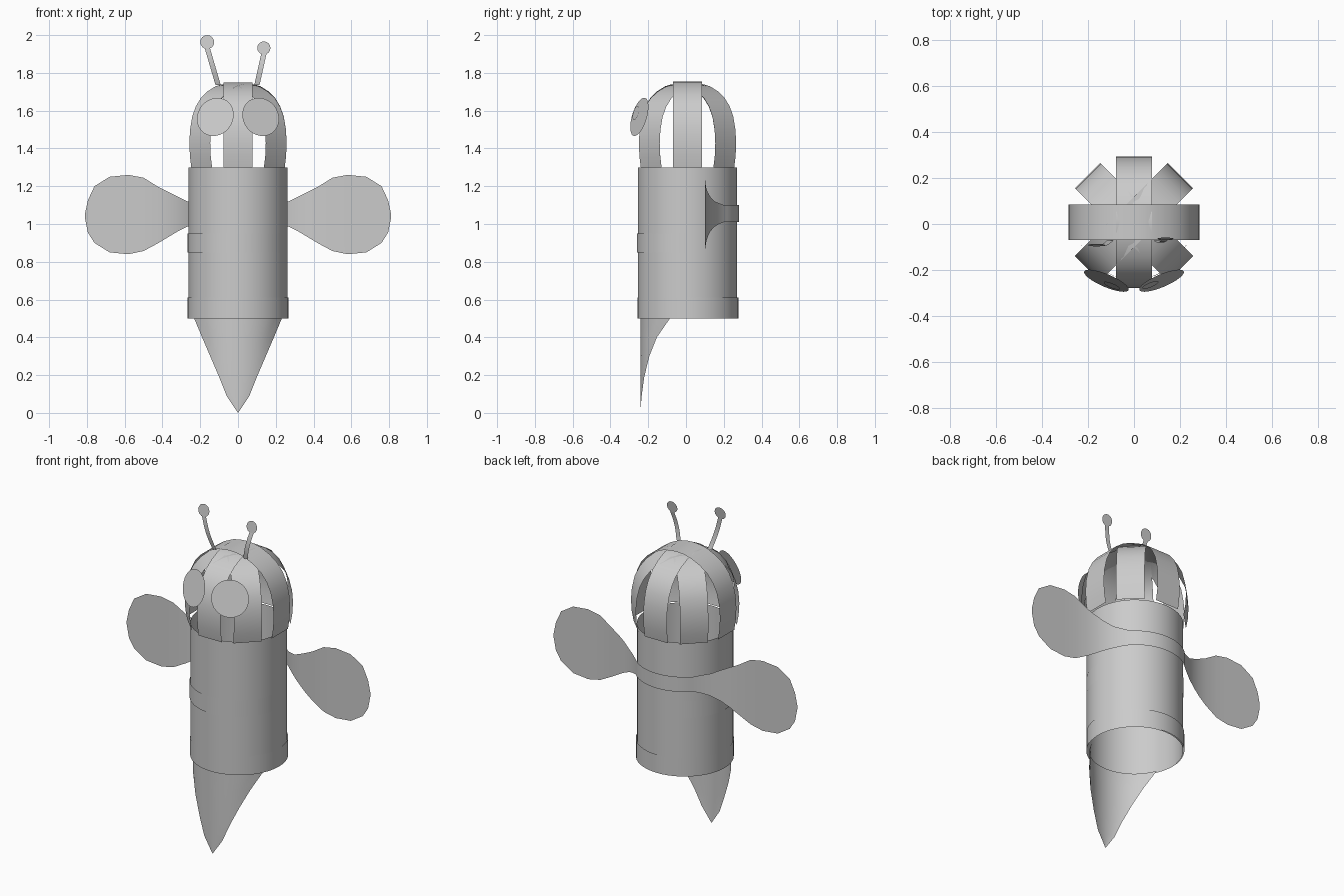
import bpy
from math import sin, cos, pi, radians, sqrt
from mathutils import Vector

cube = bpy.data.objects.get("Cube")
if cube:
    bpy.data.objects.remove(cube)

paper = bpy.data.materials.new("light_grey_paper")
paper.use_nodes = True
GREY = (0.6, 0.6, 0.6, 1)
paper.diffuse_color = GREY
paper.node_tree.nodes["Principled BSDF"].inputs["Base Color"].default_value = GREY

CY = 0.008  # centre of the tube in y


def add(name, verts, faces, smooth=True):
    mesh = bpy.data.meshes.new(name)
    mesh.from_pydata(verts, [], faces)
    mesh.materials.append(paper)
    obj = bpy.data.objects.new(name, mesh)
    bpy.context.collection.objects.link(obj)
    for poly in mesh.polygons:
        poly.use_smooth = smooth
    return obj


def ribbon(name, pairs, closed=False):
    """Sheet of paper ruled between pairs of edge points."""
    n = len(pairs)
    verts = [p for pair in pairs for p in pair]
    faces = []
    for i in range(n if closed else n - 1):
        j = (i + 1) % n
        faces.append((2 * i, 2 * j, 2 * j + 1, 2 * i + 1))
    return add(name, verts, faces)


def ring(name, r, z0, z1, cx=0, cy=CY, n=48):
    pts = [(cx + r * cos(2 * pi * i / n), cy + r * sin(2 * pi * i / n)) for i in range(n)]
    return ribbon(name, [((x, y, z0), (x, y, z1)) for x, y in pts], True)


def disc(name, centre, normal, r, n=32):
    normal = Vector(normal).normalized()
    side = normal.cross(Vector((0, 0, 1))).normalized()
    up = side.cross(normal)
    verts = [Vector(centre) + r * (cos(2 * pi * i / n) * side + sin(2 * pi * i / n) * up)
             for i in range(n)]
    return add(name, verts, [tuple(reversed(range(n)))], False)


# Open paper tube with its wrapped stripes
ring("body_tube", 0.263, 0.5, 1.3)
ring("lower_stripe", 0.267, 0.5, 0.61, cy=CY + 0.003)
ring("middle_stripe", 0.265, 0.85, 0.95, cx=-0.002, cy=CY - 0.003)

# Head made of crossing arched strips
arch = [(0.272, 1.3), (0.282, 1.36), (0.286, 1.43), (0.281, 1.5), (0.265, 1.57),
        (0.238, 1.625), (0.2, 1.67), (0.15, 1.705), (0.09, 1.732), (0.045, 1.742), (0, 1.745)]
profile = arch + [(-r, z) for r, z in reversed(arch[:-1])]
for name, angle, lift in (("side_strip", 0, 0.01), ("front_back_strip", 90, 0.003),
                          ("left_diagonal_strip", 45, -0.003), ("right_diagonal_strip", 135, -0.007)):
    d = Vector((cos(radians(angle)), sin(radians(angle)), 0))
    w = Vector((-d.y, d.x, 0)) * 0.078
    pairs = []
    for r, z in profile:
        p = d * r + Vector((0, CY, z + lift * (z - 1.3) / 0.445))
        pairs.append((p - w, p + w))
    ribbon(name + "_of_head", pairs)

# Wings in one sheet with the band that wraps the back
half_wing = [(0.23, 0.175, 1.0, 1.11), (0.27, 0.15, 0.985, 1.12), (0.32, 0.128, 0.96, 1.145),
             (0.37, 0.114, 0.93, 1.17), (0.42, 0.106, 0.9, 1.195), (0.5, 0.1, 0.857, 1.245),
             (0.58, 0.1, 0.84, 1.26), (0.68, 0.1, 0.85, 1.25), (0.76, 0.1, 0.9, 1.2),
             (0.795, 0.1, 0.955, 1.125), (0.81, 0.1, 1.03, 1.055)]
band = [(0.273 * cos(a), CY + 0.273 * sin(a), 1.01, 1.1)
        for a in (radians(45 + 5 * i) for i in range(19))]
right = [(-x, y, lo, hi) for x, y, lo, hi in half_wing]
outline = half_wing[::-1] + band + right
ribbon("wings", [((x, y, lo), (x, y, hi)) for x, y, lo, hi in outline])

# Stinger: pointed sheet curved along the front of the tube
R = 0.25
pairs = [(0, 0), (0.06, 0.09), (0.1, 0.19), (0.147, 0.3), (0.19, 0.4), (0.232, 0.5)]
cols = 12
verts, faces = [], []
for half, z in pairs:
    for i in range(cols + 1):
        x = half * (2 * i / cols - 1)
        verts.append((x, CY - sqrt(R * R - x * x), z))
for row in range(len(pairs) - 1):
    for i in range(cols):
        a = row * (cols + 1) + i
        faces.append((a, a + 1, a + cols + 2, a + cols + 1))
stinger = add("stinger", verts, faces)
stinger.data.validate()

# Eyes and pupils
for side, name, px, pz in ((-1, "right", 0.025, -0.025), (1, "left", -0.05, 0.02)):
    n = Vector((side * 0.42, -1, 0.3))
    c = Vector((side * 0.12, -0.247, 1.567))
    disc(name + "_eye", c, n, 0.105)
    py = px * n.x + pz * n.z  # keeps the pupil on the eye plane
    disc(name + "_pupil", c + Vector((px, py, pz)) + n.normalized() * 0.004, n, 0.038)

# Antennae: flat stalks with rounded tips, bent slightly
for name, x0, x1, z1, r, bend in (("right", -0.105, -0.163, 1.963, 0.037, -0.02),
                                  ("left", 0.1, 0.137, 1.932, 0.035, 0.008)):
    pairs = []
    for i in range(9):
        t = i / 8
        x, z = x0 + (x1 - x0) * t, 1.735 + (z1 - 0.03 - 1.735) * t
        y = -0.072 - 0.012 * sin(pi * t) + bend * t
        pairs.append(((x - 0.014, y, z), (x + 0.014, y, z)))
    ribbon(name + "_antenna_stalk", pairs)
    disc(name + "_antenna_tip", (x1, -0.072 + bend, z1), (0, -1, 0.15), r, 16)
